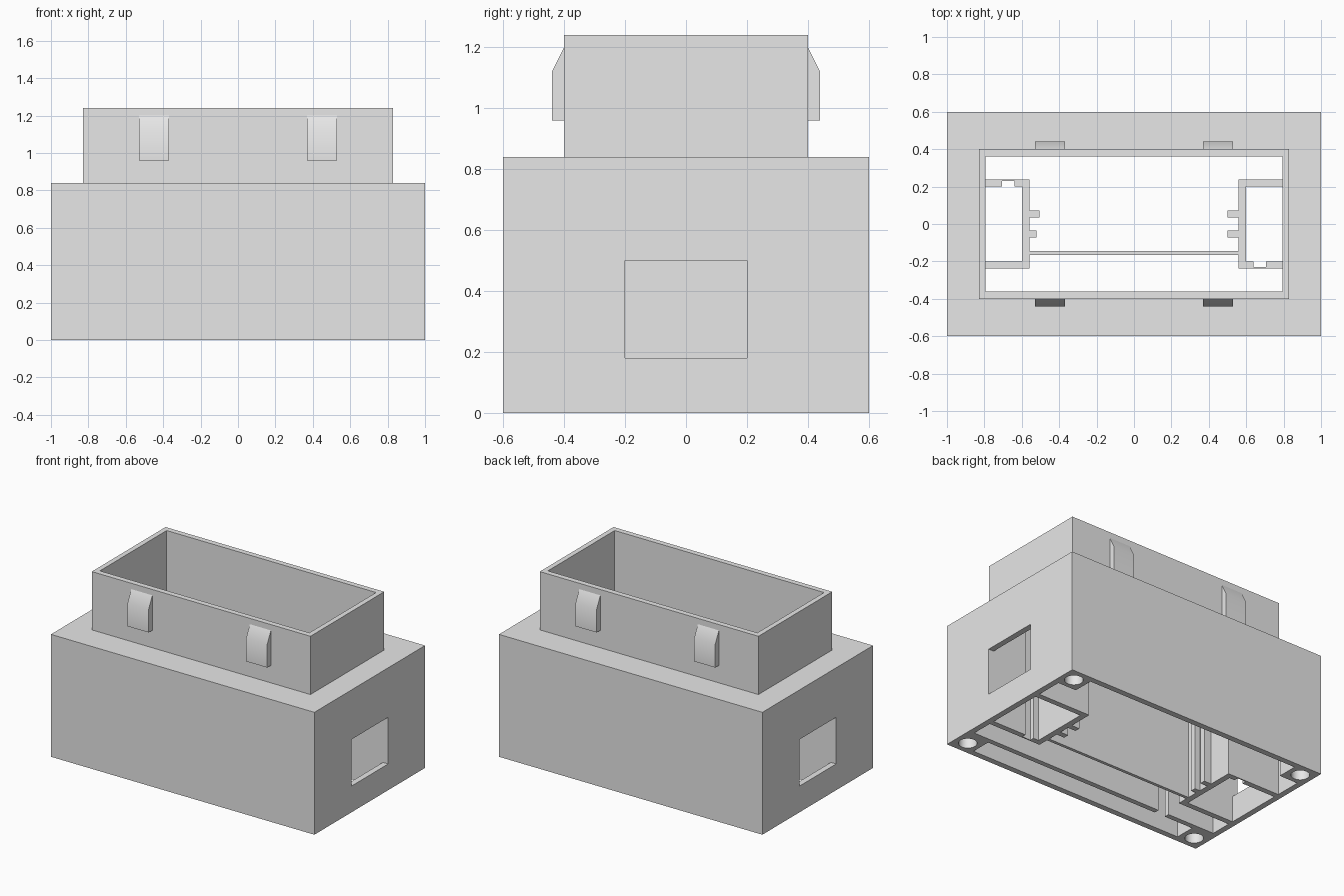
import bpy
import bmesh
import math
from mathutils import Matrix

cube = bpy.data.objects.get("Cube")
if cube:
    bpy.data.objects.remove(cube, do_unlink=True)

# One plain grey for the whole moulding
grey = bpy.data.materials.new("plain grey")
grey.use_nodes = True
grey.diffuse_color = (0.8, 0.8, 0.8, 1)
grey.node_tree.nodes["Principled BSDF"].inputs["Base Color"].default_value = (0.8, 0.8, 0.8, 1)


def finish(name, bm):
    bmesh.ops.recalc_face_normals(bm, faces=bm.faces)
    mesh = bpy.data.meshes.new(name)
    bm.to_mesh(mesh)
    bm.free()
    mesh.materials.append(grey)
    obj = bpy.data.objects.new(name, mesh)
    bpy.context.collection.objects.link(obj)
    return obj


def prism(name, points, direction):
    """Extrude a closed outline of 3D points along a direction."""
    bm = bmesh.new()
    face = bm.faces.new([bm.verts.new(p) for p in points])
    top = bmesh.ops.extrude_face_region(bm, geom=[face])["geom"]
    bmesh.ops.translate(bm, vec=direction,
                        verts=[g for g in top if isinstance(g, bmesh.types.BMVert)])
    return finish(name, bm)


def box(name, x0, x1, y0, y1, z0, z1):
    outline = [(x0, y0, z0), (x1, y0, z0), (x1, y1, z0), (x0, y1, z0)]
    return prism(name, outline, (0, 0, z1 - z0))


def cylinder(name, x, y, radius, z0, z1):
    bm = bmesh.new()
    bmesh.ops.create_cone(bm, cap_ends=True, segments=32, radius1=radius, radius2=radius,
                          depth=z1 - z0, matrix=Matrix.Translation((x, y, (z0 + z1) / 2)))
    return finish(name, bm)


def cut(obj, cutters):
    """Subtract the cutters, bake the result and drop the cutters."""
    for c in cutters:
        c.hide_render = True
        mod = obj.modifiers.new("cut", 'BOOLEAN')
        mod.operation = 'DIFFERENCE'
        mod.solver = 'EXACT'
        mod.object = c
    deps = bpy.context.evaluated_depsgraph_get()
    baked = bpy.data.meshes.new_from_object(obj.evaluated_get(deps))
    obj.modifiers.clear()
    obj.data = baked
    for c in cutters:
        bpy.data.objects.remove(c, do_unlink=True)


def opening():
    return box("opening_cutter", -0.795, 0.795, -0.362, 0.362, 0.7, 1.4)


HEIGHT, CEILING, RIM = 0.84, 0.80, 1.24
IN_X, IN_Y = 0.96, 0.56
POST_X, POST_Y = 0.82, 0.42

# Housing: hollow from below, leaving solid screw posts in the corners
housing = box("housing", -1, 1, -0.6, 0.6, 0, HEIGHT)
half = [(POST_X, -IN_Y), (POST_X, -POST_Y), (IN_X, -POST_Y),
        (IN_X, POST_Y), (POST_X, POST_Y), (POST_X, IN_Y)]
cross = half + [(-x, -y) for x, y in half]
cutters = [prism("cavity_cutter", [(x, y, -0.1) for x, y in cross], (0, 0, CEILING + 0.1)),
           opening()]
for sx in (-1, 1):
    cutters.append(box("window_cutter", *sorted((sx * 0.9, sx * 1.1)), -0.2, 0.2, 0.18, 0.5))
    for sy in (-1, 1):
        cutters.append(cylinder("screw_hole_cutter", sx * 0.91, sy * 0.508, 0.058, -0.1, 0.4))
cut(housing, cutters)

# Collar on top
collar = box("collar", -0.83, 0.83, -0.4, 0.4, HEIGHT, RIM)
cut(collar, [opening()])

# Snap clips on the long sides of the collar
for sy, side in ((-1, "front"), (1, "back")):
    for sx, hand in ((-1, "right"), (1, "left")):
        profile = [(0.4, 0.96), (0.44, 0.96), (0.44, 1.12), (0.4, 1.2)]
        clip = prism(f"{side}_{hand}_clip",
                     [(sx * 0.45 - 0.08, sy * y, z) for y, z in profile], (0.16, 0, 0))

# Inner brackets: one is the other turned half a circle, each with a notched arm
for s, hand in ((1, "right"), (-1, "left")):
    outline = [(-IN_X, 0.238), (-0.56, 0.238), (-0.56, -0.238), (-IN_X, -0.238),
               (-IN_X, -0.2), (-0.6, -0.2), (-0.6, 0.2), (-0.64, 0.2),
               (-0.64, 0.23), (-0.705, 0.23), (-0.705, 0.2), (-IN_X, 0.2)]
    prism(f"{hand}_bracket", [(s * x, s * y, 0) for x, y in outline], (0, 0, CEILING))

# Guide ribs on the inner faces of the brackets
for y0, reach in ((0.035, 0.505), (-0.073, 0.52)):
    box("right_guide_rib", -0.56, -reach, y0, y0 + 0.037, 0, CEILING)
    box("left_guide_rib", 0.5, 0.56, y0, y0 + 0.037, 0, CEILING)

# Thin divider between the brackets
box("divider", -0.56, 0.56, -0.166, -0.145, 0, CEILING)

# Partition along the front, with a gap near one end
box("front_partition", -0.52, IN_X, -0.42, -0.385, 0, CEILING)
box("front_partition_end", -IN_X, -0.6, -0.42, -0.385, 0, CEILING)

# Shading: soft on holes and clips, sharp on every corner
bpy.ops.object.select_all(action='DESELECT')
for obj in bpy.context.scene.objects:
    if obj.type == 'MESH' and obj.data.materials and obj.data.materials[0] == grey:
        obj.select_set(True)
        bpy.context.view_layer.objects.active = obj
bpy.ops.object.shade_smooth_by_angle(angle=math.radians(30))
